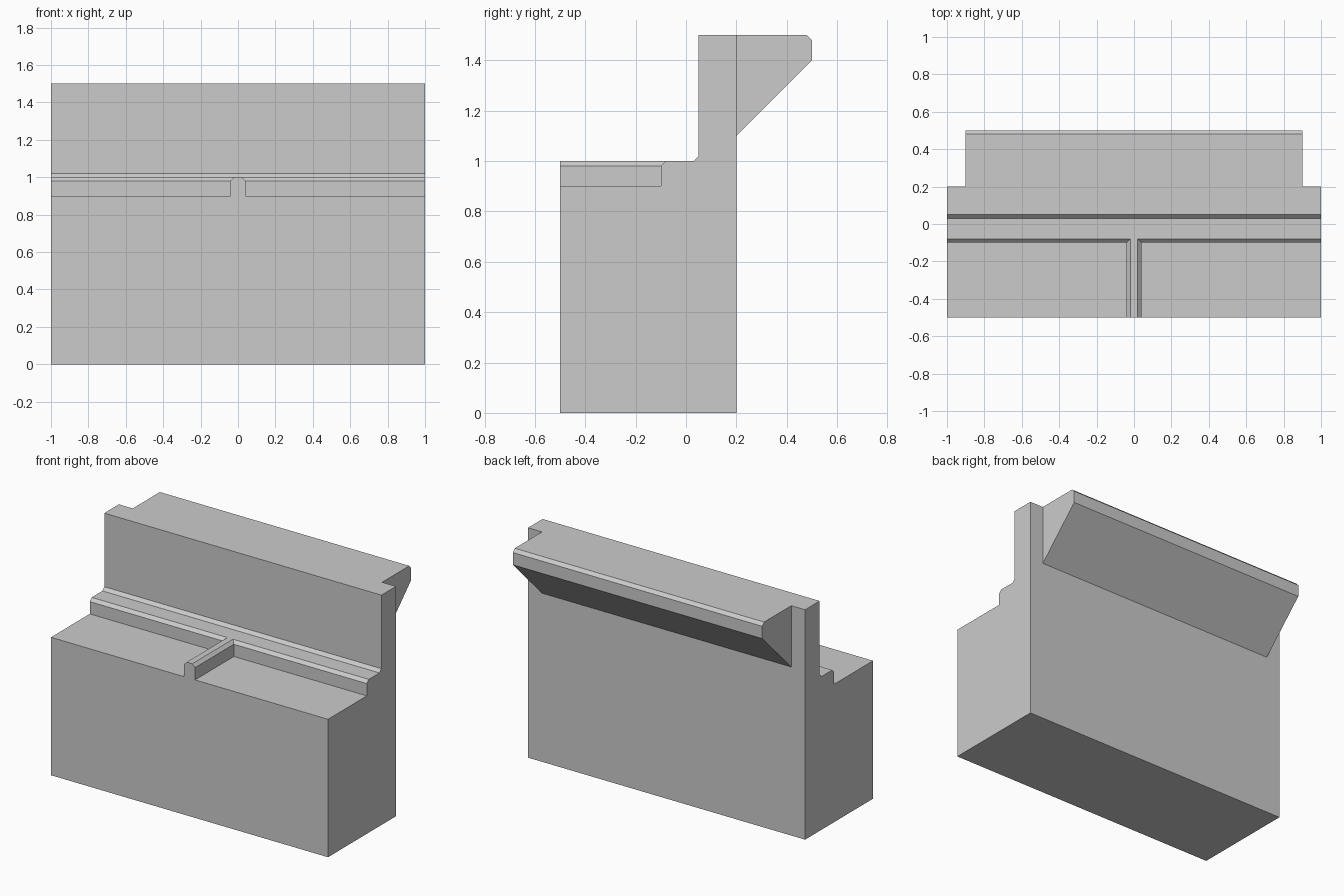
import bpy
import bmesh
from mathutils import Vector

cube = bpy.data.objects.get("Cube")
if cube:
    bpy.data.objects.remove(cube, do_unlink=True)

# Single plain grey
grey = bpy.data.materials.new("plain grey")
grey.use_nodes = True
colour = (0.6, 0.6, 0.6, 1)
grey.diffuse_color = colour
grey.node_tree.nodes["Principled BSDF"].inputs["Base Color"].default_value = colour


def extrude_profile(name, points, sweep):
    """Fill a closed outline and extrude it along the sweep vector."""
    bm = bmesh.new()
    face = bm.faces.new([bm.verts.new(p) for p in points])
    top = bmesh.ops.extrude_face_region(bm, geom=[face], use_keep_orig=True)
    moved = [v for v in top["geom"] if isinstance(v, bmesh.types.BMVert)]
    bmesh.ops.translate(bm, verts=moved, vec=Vector(sweep))
    bmesh.ops.recalc_face_normals(bm, faces=bm.faces)
    mesh = bpy.data.meshes.new(name)
    bm.to_mesh(mesh)
    bm.free()
    mesh.materials.append(grey)
    obj = bpy.data.objects.new(name, mesh)
    bpy.context.collection.objects.link(obj)
    return obj


def side_profile(name, yz, half_width):
    return extrude_profile(name, [(-half_width, y, z) for y, z in yz],
                           (2 * half_width, 0, 0))


# Wall body: block, bevelled ledge and upright parapet
body = side_profile("wall_body", [
    (-0.5, 0), (0.2, 0), (0.2, 1.5), (0.05, 1.5), (0.05, 1.02), (0.03, 1),
    (-0.08, 1), (-0.1, 0.98), (-0.1, 0.9), (-0.5, 0.9)], 1)

# Overhanging back lip with sloped underside
lip = side_profile("back_overhang", [
    (0.15, 1.1), (0.2, 1.1), (0.5, 1.4), (0.5, 1.48), (0.48, 1.5), (0.15, 1.5)], 0.9)

# Bevelled dividing rib across the front deck
rib = extrude_profile("divider_rib", [(x, -0.5, z) for x, z in (
    (-0.04, 0.85), (0.04, 0.85), (0.04, 0.98), (0.02, 1), (-0.02, 1), (-0.04, 0.98))],
    (0, 0.45, 0))

# Fuse the parts into one clean solid
for part in (lip, rib):
    union = body.modifiers.new("join_" + part.name, "BOOLEAN")
    union.operation = "UNION"
    union.solver = "EXACT"
    union.object = part
    part.hide_render = True
    part.hide_set(True)
